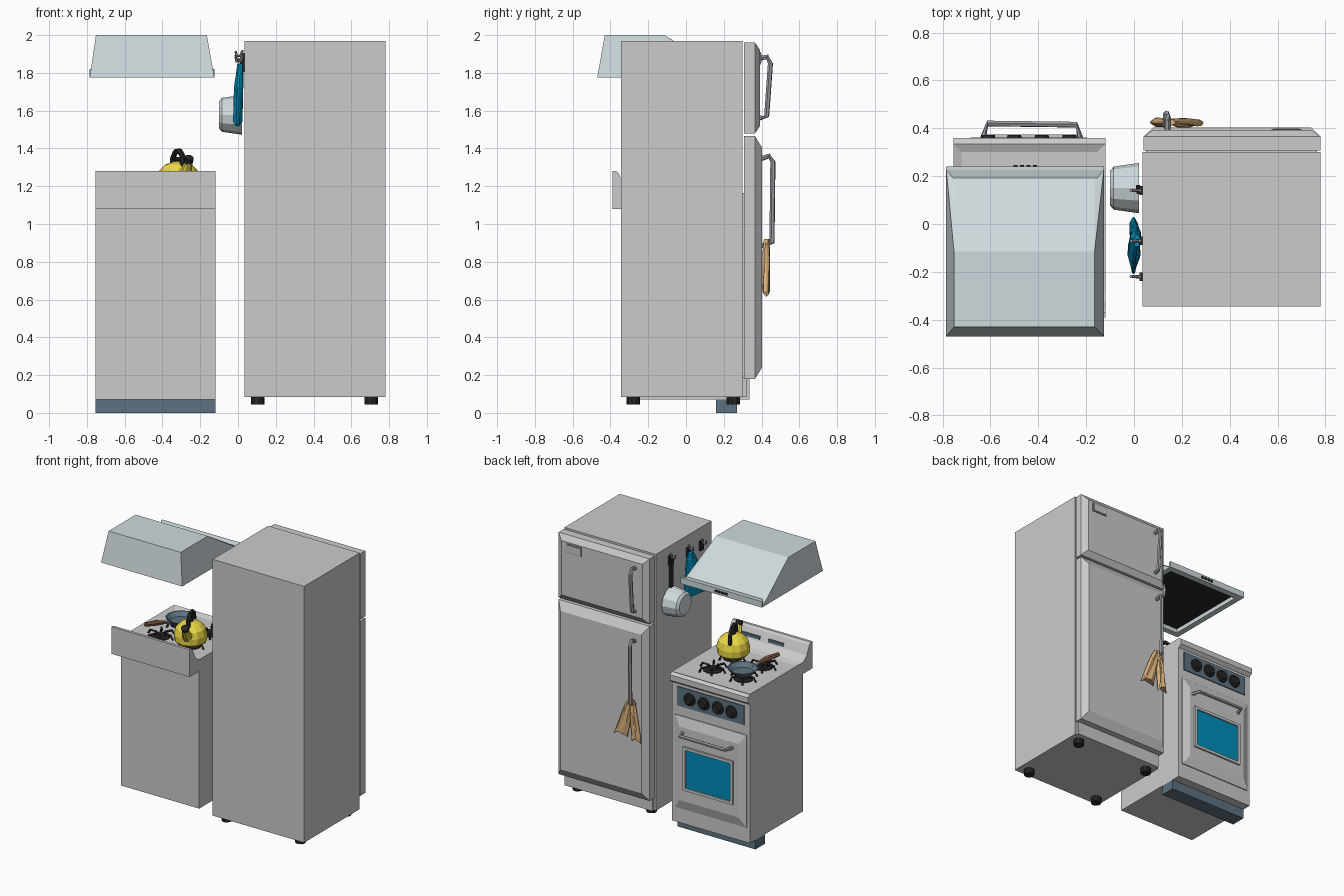
import bpy, bmesh
from math import sin, cos, pi, radians
from mathutils import Vector as V

if "Cube" in bpy.data.objects:
    bpy.data.objects.remove(bpy.data.objects["Cube"])


def mat(name, *rgb):
    m = bpy.data.materials.new(name)
    m.diffuse_color = (*rgb, 1)
    m.use_nodes = True
    m.node_tree.nodes["Principled BSDF"].inputs["Base Color"].default_value = m.diffuse_color
    return m


BLACK = mat("black", .02, .02, .02)
SLATE = mat("slate", .11, .17, .22)
BLUE = mat("blue", .0, .27, .5)
YELLOW = mat("yellow", .85, .7, .06)
BROWN = mat("brown", .2, .09, .05)
TAN = mat("tan", .72, .45, .2)
STEEL = mat("steel", .62, .7, .72)
METAL = mat("dark_metal", .35, .35, .38)


def finish(name, bm, m=None):
    bmesh.ops.recalc_face_normals(bm, faces=bm.faces)
    me = bpy.data.meshes.new(name)
    bm.to_mesh(me)
    bm.free()
    ob = bpy.data.objects.new(name, me)
    bpy.context.collection.objects.link(ob)
    if m:
        me.materials.append(m)
    return ob


def hull(name, pts, m=None, recess=None):
    """Convex solid around points; recess = (border, depth) hollows its underside."""
    bm = bmesh.new()
    for p in pts:
        bm.verts.new(p)
    bmesh.ops.convex_hull(bm, input=bm.verts[:])
    bmesh.ops.dissolve_limit(bm, angle_limit=radians(.5), verts=bm.verts[:], edges=bm.edges[:])
    bmesh.ops.recalc_face_normals(bm, faces=bm.faces)
    if recess:
        low = min(bm.faces, key=lambda f: f.normal.z)
        bmesh.ops.inset_region(bm, faces=[low], thickness=recess[0])
        wall = bmesh.ops.extrude_discrete_faces(bm, faces=[low])["faces"][0]
        bmesh.ops.translate(bm, verts=wall.verts[:], vec=(0, 0, recess[1]))
        wall.material_index = 1
    return finish(name, bm, m)


def rect(x0, x1, y0, y1, z0, z1):
    return [(x, y, z) for x in (x0, x1) for y in (y0, y1) for z in (z0, z1)]


def box(name, x0, x1, y0, y1, z0, z1, m=None):
    return hull(name, rect(x0, x1, y0, y1, z0, z1), m)


def loft(name, rings, m=None, caps=True):
    bm = bmesh.new()
    rs = [[bm.verts.new(p) for p in r] for r in rings]
    n = len(rs[0])
    for a, b in zip(rs, rs[1:]):
        for i in range(n):
            j = (i + 1) % n
            bm.faces.new((a[i], a[j], b[j], b[i]))
    if caps:
        bm.faces.new(rs[0])
        bm.faces.new(rs[-1])
    return finish(name, bm, m)


def tube(name, pts, radii, m=None, n=6):
    """Round bar along a path, one radius per point or one for all."""
    pts = [V(p) for p in pts]
    if not isinstance(radii, (list, tuple)):
        radii = [radii] * len(pts)
    rings = []
    u = None
    for i, p in enumerate(pts):
        t = (pts[min(i + 1, len(pts) - 1)] - pts[max(i - 1, 0)]).normalized()
        u = t.orthogonal() if u is None else u - t * u.dot(t)
        u.normalize()
        w = t.cross(u)
        rings.append([p + radii[i] * (cos(a) * u + sin(a) * w)
                      for a in (2 * pi * (k + .5) / n for k in range(n))])
    return loft(name, rings, m)


def lathe(name, prof, place, m=None, n=12):
    """Turned shape; place(c, s, h) maps radius parts and height to a point."""
    return loft(name, [[place(r * cos(2 * pi * k / n), r * sin(2 * pi * k / n), h)
                        for k in range(n)] for r, h in prof], m)


def cloth(name, top, bottom, w0, w1, thick, m, axis):
    """Pleated hanging cloth, wide along axis 0 (x) or 1 (y)."""
    rings = []
    for i in range(9):
        f = i / 8
        c = V(top).lerp(V(bottom), f)
        w, n = w0 + (w1 - w0) * f ** .6, 20
        ring = []
        for k in range(n):
            a = 2 * pi * k / n
            t = thick * (.8 + .2 * cos(5 * a + 3 * f)) * (.6 + .4 * min(1, 3 * f))
            p = V((0, 0, -.015 * f * cos(2 * a)))
            p[axis], p[1 - axis] = w * cos(a), t * sin(a)
            ring.append(c + p)
        rings.append(ring)
    return loft(name, rings, m)


def door(name, x0, x1, z0, z1, y0, y1, y2, ix, iz):
    return hull(name, rect(x0, x1, y0, y1, z0, z1)
                + rect(x0 + ix, x1 - ix, y2, y2, z0 + iz, z1 - iz))


# Fridge
box("fridge_body", .035, .78, -.345, .30, .085, 1.97)
box("fridge_plinth", .05, .765, .30, .32, .085, .19)
door("fridge_door", .04, .78, .18, 1.465, .307, .365, .403, .04, .06)
door("freezer_door", .04, .78, 1.48, 1.96, .307, .365, .393, .04, .04)
for x in (.105, .705):
    for y in (-.28, .25):
        tube("fridge_foot", [(x, y, .045), (x, y, .09)], .036, BLACK, 10)
tube("freezer_handle", [(.14, y, z) for y, z in
     ((.385, 1.875), (.43, 1.885), (.447, 1.85), (.427, 1.57), (.385, 1.56))], .014, METAL)
tube("fridge_handle", [(.135, y, z) for y, z in
     ((.395, 1.345), (.44, 1.36), (.46, 1.33), (.455, .9), (.395, .885))], .014, METAL)
box("freezer_plate_edge", .575, .70, .39, .397, 1.845, 1.91, METAL)
box("freezer_plate", .583, .692, .39, .4, 1.853, 1.902)

# Towel on the fridge handle
cloth("towel_left", (.155, .425, .92), (.235, .422, .65), .018, .055, .022, TAN, 0)
cloth("towel_right", (.14, .428, .92), (.105, .425, .63), .018, .038, .022, TAN, 0)

# Hooks on the fridge side
for y, z in ((.14, 1.87), (-.07, 1.85), (-.22, 1.84)):
    box("hook_plate", .022, .036, y - .018, y + .018, z - .035, z + .035, BLACK)
    tube("hook", [(.025, y, z + .05), (.012, y, z + .02), (-.008, y, z + .02),
                  (-.012, y, z + .045)], .007, METAL)
cloth("blue_cloth", (.012, -.07, 1.85), (-.002, -.09, 1.53), .025, .12, .027, BLUE, 1)

# Hanging saucepan
lathe("saucepan", [(.072, -.1), (.09, -.085), (.105, .02), (.098, .02), (.085, -.075)],
      lambda c, s, h: (h, .15 + c, 1.578 + s), STEEL)
hull("saucepan_handle", rect(.008, .024, .138, .162, 1.67, 1.71)
     + rect(.012, .03, .125, .155, 1.84, 1.88), BLACK)

# Stove body and cooktop with splashback
X0, X1 = -.755, -.12
box("stove_body", X0, X1, -.28, .335, .07, 1.08)
box("stove_kick", X0, X1, .16, .27, 0, .07, SLATE)
top = [(-.39, 1.08), (-.39, 1.28), (-.37, 1.28), (-.355, 1.265), (-.325, 1.2),
       (-.28, 1.16), (-.24, 1.15), (.335, 1.15), (.335, 1.08)]
loft("cooktop", [[(x, y, z) for y, z in top] for x in (X0, X1)])
for a, b in ((X0, X0 + .035), (X1, X1 - .035)):
    hull("cooktop_rim", [(a, -.28, 1.165), (a, .335, 1.165), (b, -.25, 1.15), (b, .30, 1.15),
                         (a, -.28, 1.14), (a, .335, 1.14)])
hull("cooktop_front_rim", [(X0, .335, 1.165), (X1, .335, 1.165), (X0 + .035, .30, 1.15),
                           (X1 - .035, .30, 1.15), (X0, .36, 1.15), (X1, .36, 1.15),
                           (X0, .36, 1.11), (X1, .36, 1.11), (X0, .335, 1.09), (X1, .335, 1.09)])
for a, b in ((-.37, -.19), (-.56, -.44)):
    box("splashback_slot", a, b, -.36, -.327, 1.21, 1.232, SLATE)

# Burners and grates
for x in (-.31, -.56):
    for y in (-.10, .13):
        place = lambda c, s, h: (x + c, y + s, h)
        lathe("burner", [(.07, 1.145), (.065, 1.156), (.035, 1.158), (.03, 1.172)], place, BLACK)
        for k in range(6):
            c, s = cos(k * pi / 3), sin(k * pi / 3)
            tube("grate_bar", [(x + .1 * c, y + .1 * s, 1.148), (x + .085 * c, y + .085 * s, 1.178),
                               (x + .03 * c, y + .03 * s, 1.178)], .008, BLACK, 4)

# Controls
box("control_panel", -.71, -.165, .33, .342, .93, 1.07, SLATE)
for x in (-.61, -.5, -.385, -.27):
    lathe("control_knob", [(.047, .34), (.045, .352), (.032, .354), (.028, .372)],
          lambda c, s, h: (x + c, h, 1.0 + s), BLACK)

# Oven door, window and handle
door("oven_door", -.73, -.15, .18, .86, .33, .342, .362, .05, .07)
for n, a, b, c, d in (("top", -.64, -.235, .635, .655), ("bottom", -.64, -.235, .335, .355),
                      ("left", -.64, -.62, .355, .635), ("right", -.255, -.235, .355, .635)):
    box("window_frame_" + n, a, b, .355, .375, c, d)
box("oven_window", -.62, -.255, .355, .366, .355, .635, BLUE)
tube("oven_handle", [(-.63, .36, .75), (-.612, .42, .75), (-.24, .415, .75), (-.225, .36, .75)],
     .013, METAL)

# Kettle
K, D = V((-.315, -.10, 0)), V((.35, -.937, 0))
on = lambda d, z: K + D * d + V((0, 0, z))
lathe("kettle", [(.092, 1.178), (.11, 1.195), (.112, 1.24), (.1, 1.285), (.07, 1.315), (.028, 1.33)],
      lambda c, s, h: K + V((c, s, h)), YELLOW)
lathe("kettle_lid_knob", [(.014, 1.325), (.022, 1.34), (.014, 1.355)],
      lambda c, s, h: K + V((c, s, h)), BLACK, 8)
tube("kettle_spout", [on(.08, 1.25), on(.125, 1.29), on(.155, 1.33)], [.04, .028, .02], YELLOW, 8)
tube("kettle_spout_cap", [on(.145, 1.325), on(.165, 1.352)], .025, BLACK, 8)
tube("kettle_handle", [on(d, z) for d, z in ((-.09, 1.285), (-.09, 1.345), (-.045, 1.382),
     (.02, 1.386), (.06, 1.36), (.07, 1.30))], .015, BLACK)

# Frying pan
lathe("frying_pan", [(.075, 1.182), (.105, 1.218), (.098, 1.218), (.07, 1.19)],
      lambda c, s, h: (-.54 + c, .11 + s, h), SLATE, 14)
tube("pan_arm", [(-.565, .03, 1.2), (-.585, -.03, 1.222)], .011, METAL)
tube("pan_grip", [(-.58, -.015, 1.218), (-.605, -.08, 1.23), (-.64, -.165, 1.24)],
     [.012, .02, .015], BROWN)

# Extractor hood
H0, H1 = -.785, -.125
hood = hull("hood", rect(H0, H1, -.47, .235, 1.775, 1.775) + rect(-.745, -.165, .19, .19, 1.815, 1.815)
            + rect(-.752, -.165, -.43, -.115, 2.0, 2.0), STEEL, (.06, .03))
hood.data.materials.append(BLACK)
hull("hood_lip", rect(H0, H1, .225, .24, 1.775, 1.82)
     + rect(H0 + .04, H1 - .04, .18, .18, 1.79, 1.81), STEEL)
for k in range(4):
    x = -.495 + .027 * k
    box("hood_button", x - .009, x + .009, .235, .246, 1.79, 1.806, BLACK)
